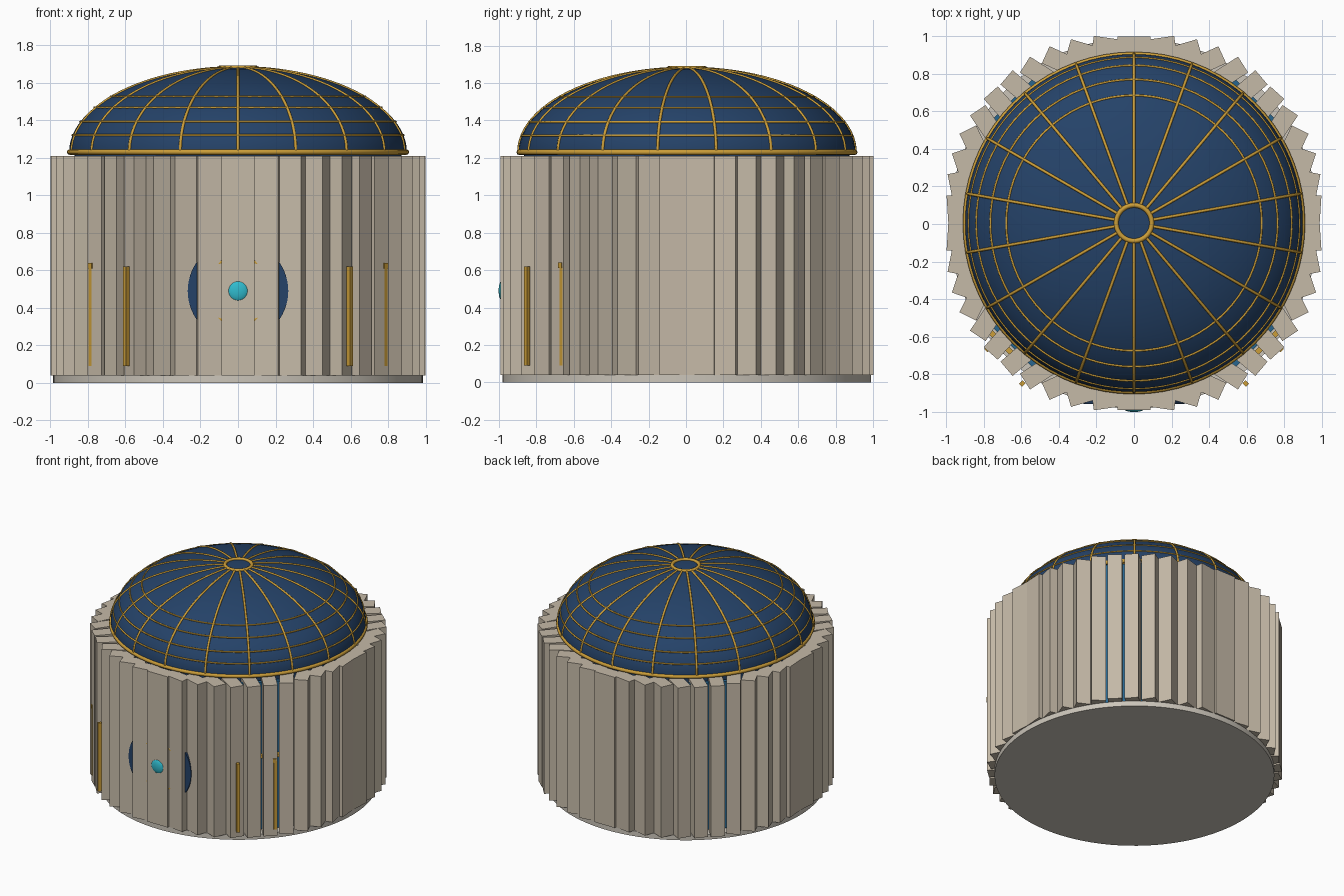
import bpy, bmesh
from math import sin, cos, pi, radians, sqrt
from mathutils import Matrix

if "Cube" in bpy.data.objects:
    bpy.data.objects.remove(bpy.data.objects["Cube"])

CY = 0.005  # slight offset because the jewel sticks out in front


def material(name, rgb):
    m = bpy.data.materials.new(name)
    m.diffuse_color = (*rgb, 1)
    m.use_nodes = True
    m.node_tree.nodes["Principled BSDF"].inputs["Base Color"].default_value = m.diffuse_color
    return m


STONE = material("stone", (0.56, 0.49, 0.39))
BASE = material("base_stone", (0.60, 0.56, 0.49))
BLUE = material("night_blue", (0.018, 0.055, 0.14))
GLASS = material("glass_blue", (0.02, 0.13, 0.27))
GOLD = material("gold", (0.60, 0.34, 0.04))
TEAL = material("teal", (0.03, 0.50, 0.62))


def make(name, bm, mat, smooth=False):
    me = bpy.data.meshes.new(name)
    bmesh.ops.recalc_face_normals(bm, faces=bm.faces)
    for f in bm.faces:
        f.smooth = smooth
    bm.to_mesh(me)
    bm.free()
    ob = bpy.data.objects.new(name, me)
    bpy.context.collection.objects.link(ob)
    me.materials.append(mat)
    if smooth:
        bpy.ops.object.select_all(action='DESELECT')
        ob.select_set(True)
        bpy.context.view_layer.objects.active = ob
        bpy.ops.object.shade_smooth_by_angle(angle=radians(35))
    return ob


def box(name, loc, size, rot, mat):
    bm = bmesh.new()
    bmesh.ops.create_cube(bm, size=1, matrix=Matrix.Translation(loc)
                          @ Matrix.Rotation(rot, 4, 'Z') @ Matrix.Diagonal((*size, 1)))
    return make(name, bm, mat)


def cylinder(name, r, depth, loc, mat, rot=0, caps=True, seg=96):
    bm = bmesh.new()
    bmesh.ops.create_cone(bm, cap_ends=caps, segments=seg, radius1=r, radius2=r, depth=depth,
                          matrix=Matrix.Translation(loc) @ Matrix.Rotation(rot, 4, 'X'))
    return make(name, bm, mat, True)


def tube(name, pts, radius, mat, cyclic=False):
    cu = bpy.data.curves.new(name, 'CURVE')
    cu.dimensions = '3D'
    cu.bevel_depth = radius
    cu.bevel_resolution = 2
    sp = cu.splines.new('POLY')
    sp.points.add(len(pts) - 1)
    for p, c in zip(sp.points, pts):
        p.co = (*c, 1)
    sp.use_cyclic_u = cyclic
    ob = bpy.data.objects.new(name, cu)
    bpy.context.collection.objects.link(ob)
    cu.materials.append(mat)
    return ob


def ring(name, r, z, radius):
    n = 72
    return tube(name, [(r * cos(2 * pi * i / n), CY + r * sin(2 * pi * i / n), z)
                       for i in range(n)], radius, GOLD, True)


# base disc and inner drum
cylinder("base", 0.985, 0.04, (0, CY, 0.02), BASE)
cylinder("inner_drum", 0.87, 1.18, (0, CY, 0.63), BLUE, caps=False)

# wall slabs, each counter-rotated so that gaps open on the diagonals
N, R = 46, 0.945
for i in range(N):
    a = 2 * pi * i / N
    a += radians(1.3) * sin(2 * a)
    box("wall_slab", (R * sin(a), CY - R * cos(a), 0.625), (0.175, 0.10, 1.17), -a, STONE)

# dome shell: lathe of a quarter ellipse
DR, DH, DZ = 0.90, 0.45, 1.23
bm = bmesh.new()
prof = [bm.verts.new((DR * cos(t), 0, DZ + DH * sin(t)))
        for t in [pi / 2 * k / 24 for k in range(25)]]
edges = [bm.edges.new(p) for p in zip(prof, prof[1:])]
bmesh.ops.spin(bm, geom=prof + edges, cent=(0, 0, 0), axis=(0, 0, 1), angle=2 * pi, steps=96)
bmesh.ops.remove_doubles(bm, verts=bm.verts, dist=1e-4)
bmesh.ops.translate(bm, verts=bm.verts, vec=(0, CY, 0))
make("dome", bm, BLUE, True)

# dome ribs, latitude rings, rim and crown
for i in range(18):
    a = pi / 2 + 2 * pi * i / 18
    tube("dome_rib", [(DR * cos(t) * cos(a), CY + DR * cos(t) * sin(a), DZ + DH * sin(t))
                      for t in [1.46 * k / 24 for k in range(25)]], 0.008, GOLD)
for r in (0.68, 0.765, 0.84, 0.882):
    ring("dome_ring", r, DZ + DH * sqrt(1 - (r / DR) ** 2), 0.006)
ring("dome_rim", 0.897, 1.23, 0.015)
ring("crown_ring", 0.095, 1.679, 0.013)

# front medallion: disc, gold ring and jewel
cylinder("medallion", 0.268, 0.04, (0, -0.94, 0.49), BLUE, pi / 2, seg=64)
tube("medallion_ring", [(0.178 * cos(2 * pi * k / 48), -0.965, 0.49 + 0.178 * sin(2 * pi * k / 48))
                        for k in range(48)], 0.012, GOLD, True)
bm = bmesh.new()
bmesh.ops.create_uvsphere(bm, u_segments=32, v_segments=16, radius=1,
                          matrix=Matrix.Translation((0, -0.982, 0.49))
                          @ Matrix.Diagonal((0.055, 0.02, 0.055, 1)))
make("jewel", bm, TEAL, True)

# window panes behind the diagonal gaps, gold bars on the front pair
for k in range(4):
    a = pi / 4 + k * pi / 2
    box("window_pane", (0.91 * sin(a), CY - 0.91 * cos(a), 0.62), (0.34, 0.03, 1.14), a, GLASS)
for s in (-1, 1):
    for x, y in ((0.595, -0.85), (0.78, -0.66)):
        box("window_bar", (s * x, y, 0.355), (0.022, 0.026, 0.53), s * pi / 4, GOLD)
    box("window_bar_cap", (s * 0.78, -0.665, 0.625), (0.024, 0.028, 0.03), s * pi / 4, GOLD)
    box("window_sill", (s * 0.675, -0.665, 0.63), (0.25, 0.03, 0.025), s * pi / 4, GOLD)
